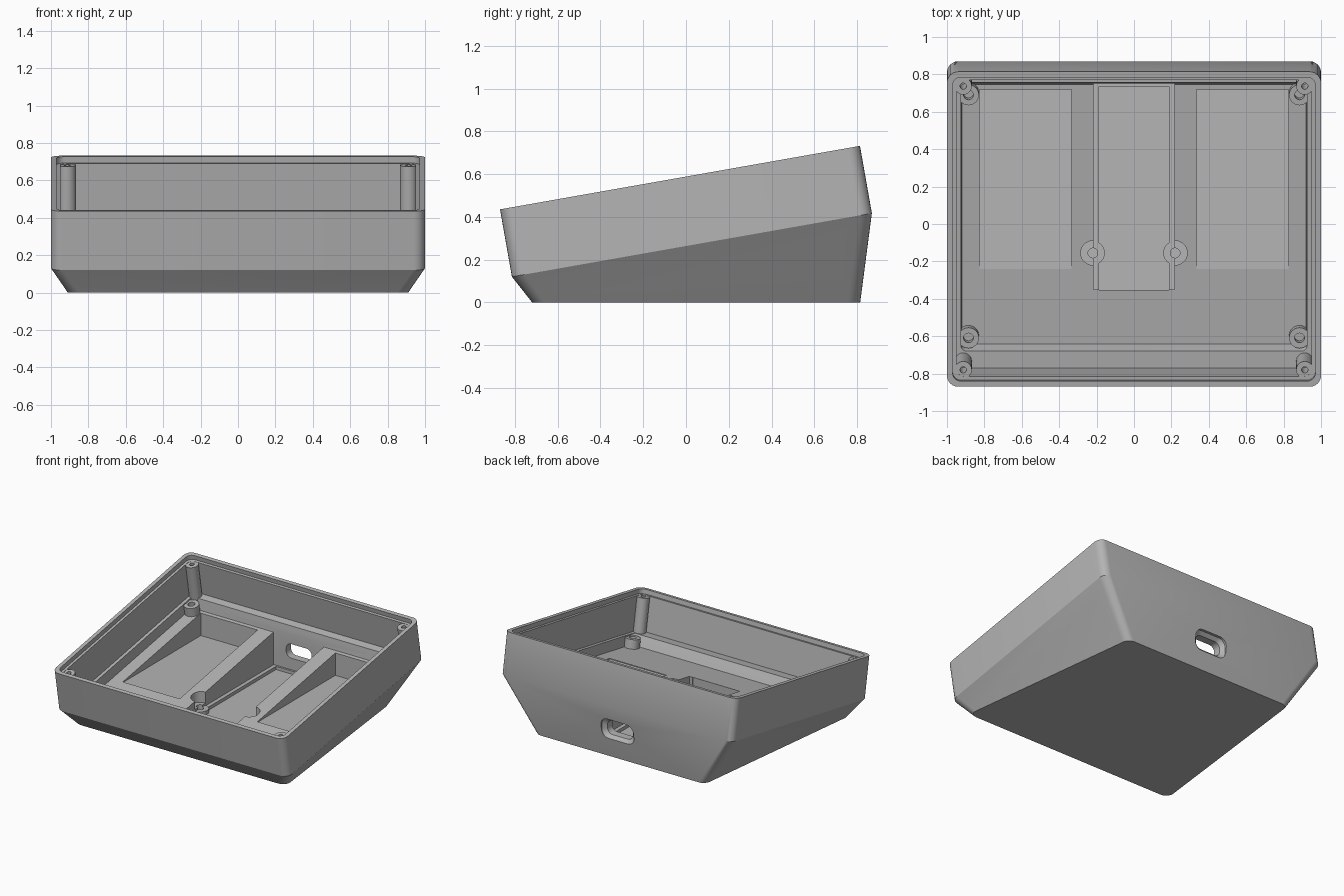
import bpy, bmesh
from math import sin, cos, pi, radians
from mathutils import Vector

cube = bpy.data.objects.get("Cube")
if cube:
    bpy.data.objects.remove(cube, do_unlink=True)

grey = bpy.data.materials.new("light_grey")
grey.use_nodes = True
colour = (0.46, 0.46, 0.46, 1)
grey.diffuse_color = colour
grey.node_tree.nodes["Principled BSDF"].inputs["Base Color"].default_value = colour

TILT = radians(10)
LENGTH = 1.71


def tilted(x, u, w):
    """u runs up the slope from the front rim, w is square to the rim plane."""
    return Vector((x, -0.87 + u * cos(TILT) - w * sin(TILT),
                   0.435 + u * sin(TILT) + w * cos(TILT)))


def level(x, y, z):
    return Vector((x, y, z))


def upright(x, z, y):
    return Vector((x, y, z))


def ring(place, x, v, h, r=0.0, back_x=None):
    """Rounded outline spanning x=(a, b) and v=(a, b) at height h."""
    steps = 6
    bx = back_x or x
    corners = [(bx[1] - r, v[1] - r), (bx[0] + r, v[1] - r),
               (x[0] + r, v[0] + r), (x[1] - r, v[0] + r)]
    pts = []
    for i, (cx, cv) in enumerate(corners):
        for k in range(steps + 1):
            a = (i + k / steps) * pi / 2
            pts.append(place(cx + r * cos(a), cv + r * sin(a), h))
    return pts


def loft(name, rings):
    bm = bmesh.new()
    loops = [[bm.verts.new(p) for p in pts] for pts in rings]
    n = len(loops[0])
    for a, b in zip(loops, loops[1:]):
        for i in range(n):
            j = (i + 1) % n
            bm.faces.new((a[i], a[j], b[j], b[i]))
    bm.faces.new(loops[0][::-1])
    bm.faces.new(loops[-1])
    bmesh.ops.remove_doubles(bm, verts=bm.verts[:], dist=1e-5)
    bmesh.ops.recalc_face_normals(bm, faces=bm.faces[:])
    mesh = bpy.data.meshes.new(name)
    bm.to_mesh(mesh)
    bm.free()
    mesh.materials.append(grey)
    obj = bpy.data.objects.new(name, mesh)
    bpy.context.collection.objects.link(obj)
    return obj


def prism(name, place, x, v, h, r=0.0):
    return loft(name, [ring(place, x, v, t, r) for t in h])


def rod(name, place, x, v, h, r):
    return prism(name, place, (x - r, x + r), (v - r, v + r), h, r)


def combine(body, tool, operation):
    mod = body.modifiers.new(tool.name, 'BOOLEAN')
    mod.operation = operation
    mod.solver = 'EXACT'
    mod.object = tool
    bpy.context.view_layer.objects.active = body
    bpy.ops.object.modifier_apply(modifier=mod.name)
    bpy.data.objects.remove(tool, do_unlink=True)


def cut(tool):
    combine(case, tool, 'DIFFERENCE')


def add(tool):
    combine(case, tool, 'UNION')


def inset(d):
    return (-1 + d, 1 - d), (d, LENGTH - d)


# Outer body: straight tilted collar above a tapered base on level ground
case = loft("case", [
    ring(level, (-0.91, 0.91), (-0.72, 0.815), 0, 0.06, back_x=(-0.74, 0.74)),
    ring(tilted, *inset(0), -0.32, 0.06),
    ring(tilted, *inset(0), 0, 0.06)])

# Lid recess, upper cavity and lower tray
cut(prism("lid_recess", tilted, *inset(0.03), (-0.035, 0.1), 0.045))
cut(prism("upper_cavity", tilted, *inset(0.05), (-0.30, 0.1), 0.04))
cut(loft("lower_tray", [
    ring(tilted, (-0.92, 0.92), (0.166, 1.575), -0.38, 0.03),
    ring(tilted, (-0.925, 0.925), (0.14, 1.6), -0.30, 0.03),
    ring(tilted, (-0.925, 0.925), (0.14, 1.6), -0.25, 0.03)]))

# Corner posts for the lid, lower bosses for the board
for side in (-1, 1):
    for u in (0.085, 1.625):
        add(rod("lid_post", tilted, side * 0.913, u, (-0.33, -0.037), 0.046))
    for u in (0.21, 1.529):
        add(rod("board_boss", tilted, side * 0.885, u, (-0.41, -0.31), 0.056))

# Level-floored pockets
for side in (-1, 1):
    xs = sorted((side * 0.335, side * 0.825))
    cut(prism("side_pocket", level, xs, (-0.24, 0.72), (0.155, 0.36)))
cut(prism("centre_pocket", level, (-0.217, 0.217), (-0.35, 0.75), (0.08, 0.36)))
cut(prism("centre_floor", level, (-0.187, 0.187), (-0.352, 0.735), (0.055, 0.2)))

# Screw seats beside the centre pocket
for side in (-1, 1):
    cut(rod("seat_clearance", level, side * 0.22, -0.155, (0.1, 0.25), 0.065))
    add(rod("screw_seat", level, side * 0.22, -0.155, (0.03, 0.085), 0.064))
    cut(rod("seat_hole", level, side * 0.22, -0.155, (0.04, 0.25), 0.026))

# Screw holes in posts and bosses
for side in (-1, 1):
    for u in (0.085, 1.625):
        cut(rod("lid_hole", tilted, side * 0.913, u, (-0.2, 0.05), 0.017))
    for u in (0.21, 1.529):
        cut(rod("board_hole", tilted, side * 0.885, u, (-0.37, -0.28), 0.026))

# Connector opening through the back wall, flared outwards
SLOT = 0.225
cut(loft("connector_slot", [
    ring(upright, (-0.11, 0.11), (SLOT - 0.055, SLOT + 0.055), 0.7, 0.045),
    ring(upright, (-0.11, 0.11), (SLOT - 0.055, SLOT + 0.055), 0.81, 0.045),
    ring(upright, (-0.14, 0.14), (SLOT - 0.08, SLOT + 0.08), 0.835, 0.06),
    ring(upright, (-0.14, 0.14), (SLOT - 0.08, SLOT + 0.08), 0.95, 0.06)]))

# Shading
bpy.ops.object.select_all(action='DESELECT')
case.select_set(True)
bpy.context.view_layer.objects.active = case
bpy.ops.object.shade_smooth_by_angle(angle=radians(25))
